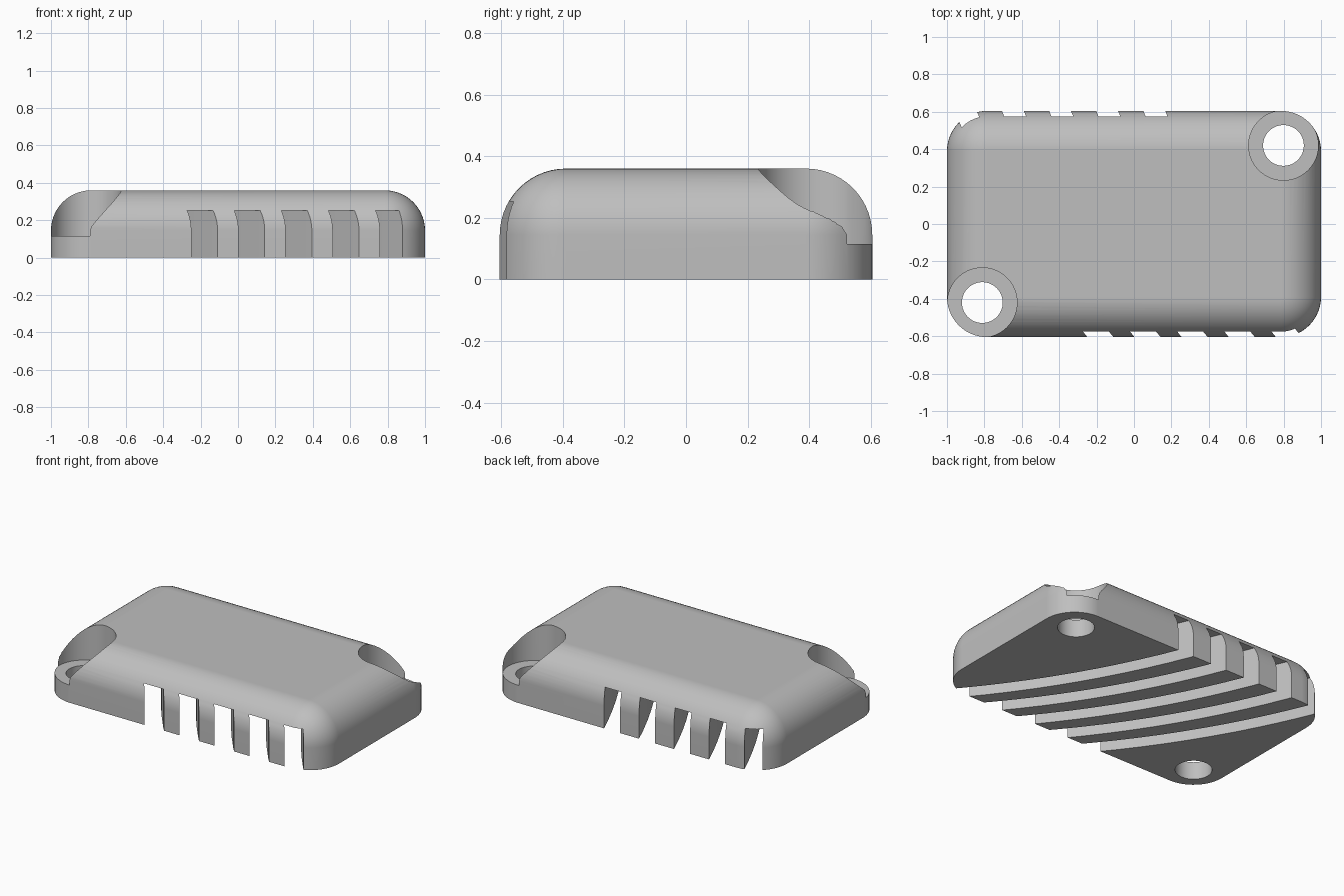
import bpy
import bmesh
import math
from mathutils import Matrix, Vector

HALF_X, HALF_Y, HEIGHT = 1.0, 0.605, 0.36
ROUND = 0.215
SLOT_HEIGHT, SLOT_WIDTH, SLOT_PITCH = 0.253, 0.108, 0.252

cube = bpy.data.objects.get("Cube")
if cube:
    bpy.data.objects.remove(cube, do_unlink=True)

grey = bpy.data.materials.new("plain_grey")
grey.use_nodes = True
colour = (0.52, 0.52, 0.52, 1)
grey.diffuse_color = colour
grey.node_tree.nodes["Principled BSDF"].inputs["Base Color"].default_value = colour


def make_object(name, bm):
    bmesh.ops.recalc_face_normals(bm, faces=bm.faces)
    mesh = bpy.data.meshes.new(name)
    bm.to_mesh(mesh)
    bm.free()
    mesh.materials.append(grey)
    obj = bpy.data.objects.new(name, mesh)
    bpy.context.collection.objects.link(obj)
    return obj


def cut(target, cutter):
    cutter.hide_render = True
    mod = target.modifiers.new("cut", "BOOLEAN")
    mod.operation = "DIFFERENCE"
    mod.solver = "EXACT"
    mod.object = cutter
    bpy.context.view_layer.objects.active = target
    bpy.ops.object.modifier_apply(modifier=mod.name)
    bpy.data.objects.remove(cutter, do_unlink=True)


def cylinders(name, radius, bottom, top):
    bm = bmesh.new()
    for x, y in ((-0.811, -0.42), (0.799, 0.42)):
        bmesh.ops.create_cone(bm, cap_ends=True, segments=64, radius1=radius, radius2=radius,
                              depth=top - bottom,
                              matrix=Matrix.Translation((x, y, (bottom + top) / 2)))
    return make_object(name, bm)


# Rounded block with a flat underside
bm = bmesh.new()
bmesh.ops.create_cube(bm, size=1, matrix=Matrix.Translation((0, 0, HEIGHT / 2))
                      @ Matrix.Diagonal((2 * HALF_X, 2 * HALF_Y, HEIGHT, 1)))
edges = [e for e in bm.edges if any(v.co.z > HEIGHT / 2 for v in e.verts)]
bmesh.ops.bevel(bm, geom=edges, offset=ROUND, offset_type="OFFSET", segments=14,
                profile=0.5, affect="EDGES", clamp_overlap=False)
shell = make_object("cover_shell", bm)

# Curved slanting slots open at the underside and both long sides
front_angle, back_angle = math.radians(39.5), math.radians(22)
steps = 20
radius = 2 * HALF_Y / (math.sin(front_angle) - math.sin(back_angle))
margin = 0.15


def arc_point(angle, offset):
    x = radius * (math.cos(front_angle) - math.cos(angle))
    y = radius * (math.sin(front_angle) - math.sin(angle)) - HALF_Y
    return Vector((x + offset * math.cos(angle), y + offset * math.sin(angle), 0))


start, end = front_angle + margin, back_angle - margin
angles = [start + (end - start) * i / steps for i in range(steps + 1)]
outline = [arc_point(a, -SLOT_WIDTH / 2) for a in angles]
outline += [arc_point(a, SLOT_WIDTH / 2) for a in reversed(angles)]
bm = bmesh.new()
for i in range(5):
    shift = Vector((-0.18 + i * SLOT_PITCH, 0, -0.1))
    face = bm.faces.new([bm.verts.new(p + shift) for p in outline])
    result = bmesh.ops.extrude_face_region(bm, geom=[face])
    verts = [g for g in result["geom"] if isinstance(g, bmesh.types.BMVert)]
    bmesh.ops.translate(bm, verts=verts, vec=(0, 0, SLOT_HEIGHT + 0.1))

# The slanted arc runs towards -x as it goes back
arc_dx = arc_point(back_angle, 0).x
if arc_dx > 0:
    for v in bm.verts:
        v.co.x = -v.co.x
cut(shell, make_object("slot_cutter", bm))

# Screw recesses and through holes at two opposite corners
cut(shell, cylinders("recess_cutter", 0.186, 0.115, 0.6))
cut(shell, cylinders("hole_cutter", 0.109, -0.2, 0.7))

# Smooth rounded surfaces with crisp cut edges
bpy.ops.object.select_all(action="DESELECT")
shell.select_set(True)
bpy.context.view_layer.objects.active = shell
bpy.ops.object.shade_smooth_by_angle(angle=math.radians(30))
weighted = shell.modifiers.new("even_shading", "WEIGHTED_NORMAL")
weighted.keep_sharp = True
